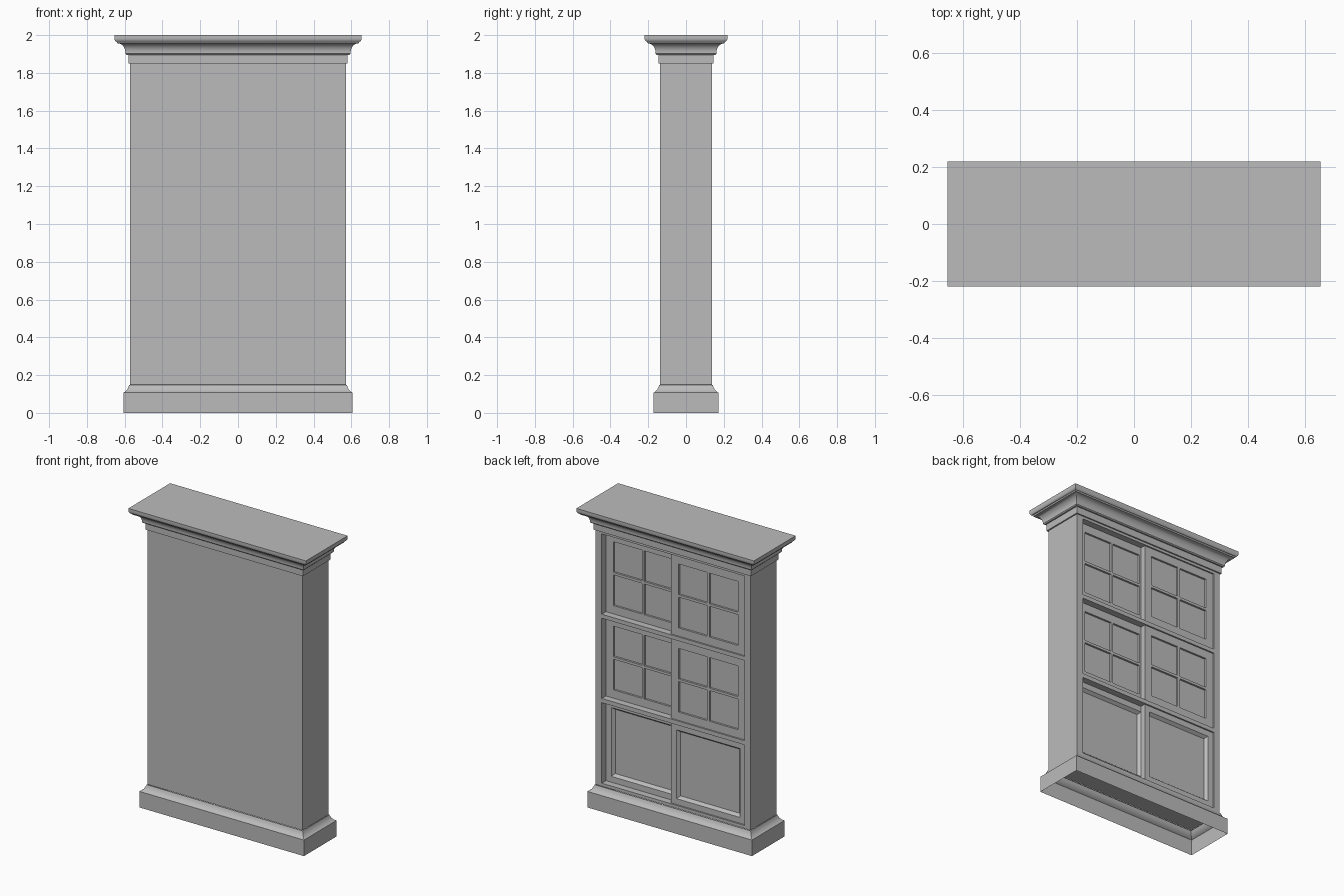
import bpy, bmesh, math
from mathutils import Vector

cube = bpy.data.objects.get("Cube")
if cube:
    bpy.data.objects.remove(cube, do_unlink=True)

# Single painted finish
paint = bpy.data.materials.new("plain_grey")
paint.use_nodes = True
GREY = (0.5, 0.5, 0.5, 1)
paint.diffuse_color = GREY
paint.node_tree.nodes["Principled BSDF"].inputs["Base Color"].default_value = GREY

HALF_X, HALF_Y = 0.572, 0.137      # carcass half sizes
CORE_Y = 0.05                      # back of the door recesses
OPEN_X = 0.526                     # half width of the openings
OVERLAP = 0.02                     # sliding doors pass the centre line
FRAME = 0.055                      # door frame width
MUNTIN = 0.017
ROWS = [(0.17, 0.707), (0.735, 1.27), (1.297, 1.833)]


def finish(name, bm, smooth=False):
    mesh = bpy.data.meshes.new(name)
    bm.to_mesh(mesh)
    bm.free()
    mesh.materials.append(paint)
    obj = bpy.data.objects.new(name, mesh)
    bpy.context.collection.objects.link(obj)
    if smooth:
        bpy.ops.object.select_all(action='DESELECT')
        obj.select_set(True)
        bpy.context.view_layer.objects.active = obj
        bpy.ops.object.shade_smooth_by_angle(angle=math.radians(30))
    return obj


def add_box(bm, xs, ys, zs):
    lo, hi = Vector((xs[0], ys[0], zs[0])), Vector((xs[1], ys[1], zs[1]))
    made = bmesh.ops.create_cube(bm, size=1)["verts"]
    for v in made:
        v.co = Vector([(a + b) / 2 + c * (b - a) for a, b, c in zip(lo, hi, v.co)])
    return made


def box(name, xs, ys, zs):
    bm = bmesh.new()
    add_box(bm, xs, ys, zs)
    return finish(name, bm)


def moulding(name, profile, cap_top=False):
    """Sweep (offset, height) points round the carcass with mitred corners."""
    bm = bmesh.new()
    rings = []
    for off, z in profile:
        rings.append([bm.verts.new((sx * (HALF_X + off), sy * (HALF_Y + off), z))
                      for sx, sy in ((-1, -1), (1, -1), (1, 1), (-1, 1))])
    for low, high in zip(rings, rings[1:]):
        for i in range(4):
            j = (i + 1) % 4
            bm.faces.new((low[i], low[j], high[j], high[i]))
    if cap_top:
        bm.faces.new(rings[-1])
    return finish(name, bm, smooth=True)


def glazed_door(name, x0, x1, z0, z1, face):
    """Door with four panes set behind a frame and crossing bars."""
    bm = bmesh.new()
    pane = face - 0.013
    add_box(bm, (x0, x1), (CORE_Y, pane), (z0, z1))
    ys = (pane, face)
    for a, b in ((x0, x0 + FRAME), (x1 - FRAME, x1)):
        add_box(bm, (a, b), ys, (z0, z1))
    ix = (x0 + FRAME, x1 - FRAME)
    for a, b in ((z0, z0 + FRAME), (z1 - FRAME, z1)):
        add_box(bm, ix, ys, (a, b))
    mx, mz, h = (x0 + x1) / 2, (z0 + z1) / 2, MUNTIN / 2
    add_box(bm, (mx - h, mx + h), ys, (z0 + FRAME, z1 - FRAME))
    for a, b in ((ix[0], mx - h), (mx + h, ix[1])):
        add_box(bm, (a, b), ys, (mz - h, mz + h))
    return finish(name, bm)


def panel_door(name, x0, x1, z0, z1, face):
    """Solid door with a sunken panel and sloping border."""
    bm = bmesh.new()
    add_box(bm, (x0, x1), (CORE_Y, face), (z0, z1))
    bm.normal_update()
    panel = max(bm.faces, key=lambda f: f.normal.y)
    bmesh.ops.inset_region(bm, faces=[panel], thickness=FRAME)
    bmesh.ops.inset_region(bm, faces=[panel], thickness=0.022, depth=-0.02)
    return finish(name, bm)


# Carcass with a face frame
box("carcass", (-HALF_X, HALF_X), (-HALF_Y, CORE_Y), (0.15, 1.9))
for side, sign in (("left", 1), ("right", -1)):
    xs = sorted((sign * OPEN_X, sign * HALF_X))
    box(side + "_stile", xs, (CORE_Y, HALF_Y), (0.15, 1.9))
edges = [0.15] + [z for row in ROWS for z in row] + [1.9]
for i in range(0, len(edges), 2):
    box(f"rail_{i // 2}", (-OPEN_X, OPEN_X), (CORE_Y, HALF_Y), edges[i:i + 2])

# Sliding doors: left one set back, right one in front
for i, (z0, z1) in enumerate(ROWS):
    build = panel_door if i == 0 else glazed_door
    build(f"left_door_{i}", -OVERLAP, OPEN_X, z0, z1, 0.092)
    build(f"right_door_{i}", -OPEN_X, OVERLAP, z0, z1, 0.127)

# Hollow plinth with a sloping moulding
moulding("plinth", [(0.035, 0), (0.035, 0.107), (0.028, 0.111),
                    (0.016, 0.122), (0.009, 0.135), (0.004, 0.148), (0, 0.149)])

# Frieze band and crown
moulding("frieze", [(0, 1.85), (0.009, 1.85), (0.009, 1.897), (0, 1.897)])
cove = [(0.024 + 0.042 * (1 - math.cos(t)), 1.907 + 0.05 * math.sin(t))
        for t in [math.pi / 2 * k / 8 for k in range(9)]]
lip = [(0.07 + 0.013 * math.sin(t), 1.985 - 0.02 * math.cos(t))
       for t in [math.pi / 2 * k / 5 for k in range(6)]]
moulding("crown", [(0, 1.896), (0.018, 1.896), (0.024, 1.902)] + cove + lip
         + [(0.083, 2.0)], cap_top=True)
